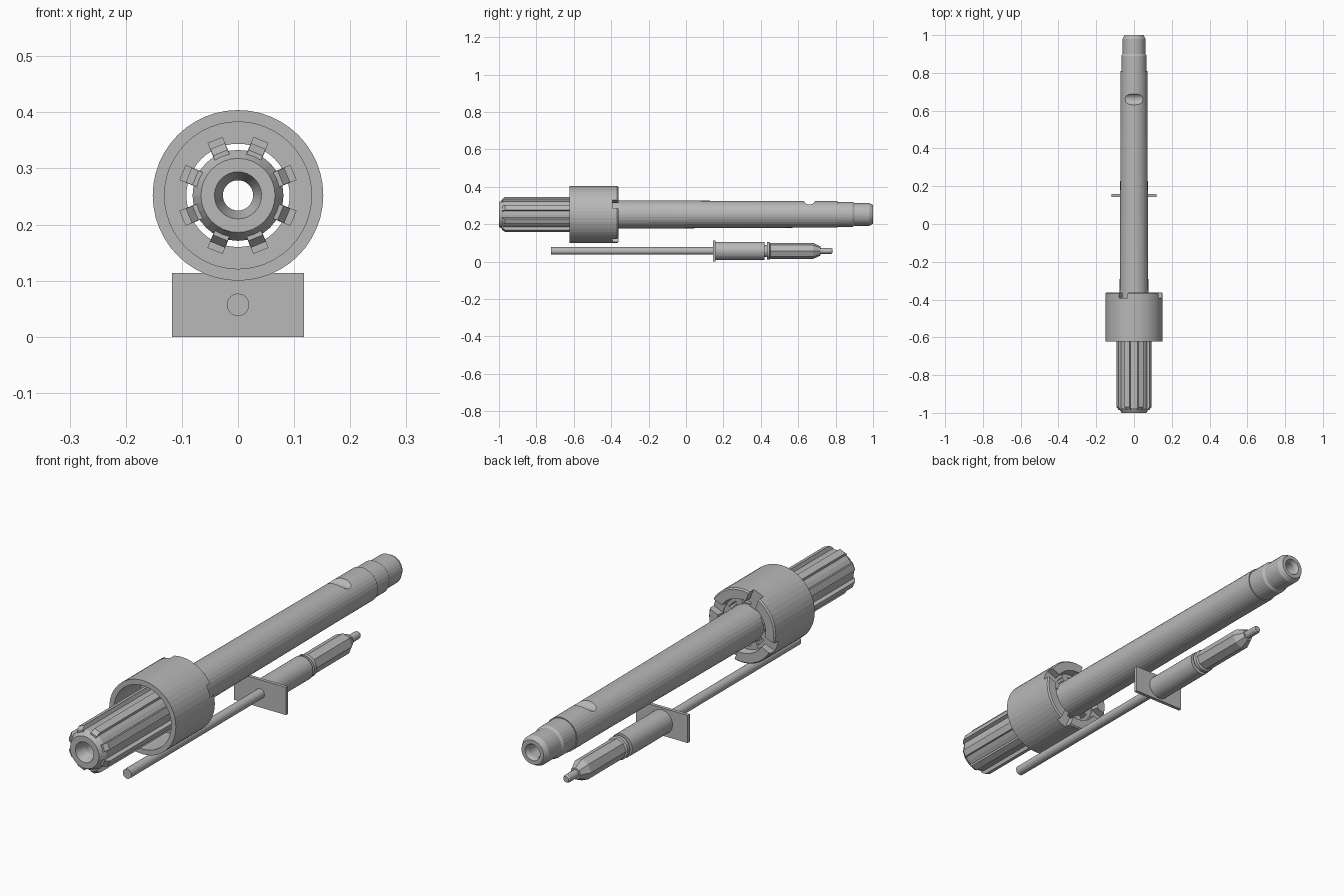
import bpy, bmesh, math
from mathutils import Matrix, Vector

cube = bpy.data.objects.get("Cube")
if cube:
    bpy.data.objects.remove(cube, do_unlink=True)

BARREL_Z, ROD_Z = 0.252, 0.057

steel = bpy.data.materials.new("grey_steel")
steel.use_nodes = True
GREY = (0.48, 0.48, 0.48, 1)
steel.diffuse_color = GREY
steel.node_tree.nodes["Principled BSDF"].inputs["Base Color"].default_value = GREY


def finish(name, bm, z):
    bmesh.ops.remove_doubles(bm, verts=bm.verts, dist=1e-5)
    bmesh.ops.recalc_face_normals(bm, faces=bm.faces)
    mesh = bpy.data.meshes.new(name)
    bm.to_mesh(mesh)
    bm.free()
    mesh.materials.append(steel)
    obj = bpy.data.objects.new(name, mesh)
    obj.location.z = z
    bpy.context.collection.objects.link(obj)
    return obj


def turned(name, profile, z, sides=32, closed=False):
    """Turn (y, radius) points round the y axis."""
    bm = bmesh.new()
    verts = [bm.verts.new((r, y, 0)) for y, r in profile]
    edges = [bm.edges.new(pair) for pair in zip(verts, verts[1:])]
    if closed:
        edges.append(bm.edges.new((verts[-1], verts[0])))
    bmesh.ops.spin(bm, geom=verts + edges, cent=(0, 0, 0), axis=(0, 1, 0),
                   angle=math.tau, steps=sides, use_duplicate=False)
    return finish(name, bm, z)


def ribs(name, profile, half_width, z, count, start):
    """Extrude a (y, radius) outline sideways and repeat it round the y axis."""
    bm = bmesh.new()
    for i in range(count):
        turn = Matrix.Rotation(start + i * math.tau / count, 3, 'Y')
        face = bm.faces.new([bm.verts.new(turn @ Vector((r, y, -half_width)))
                             for y, r in profile])
        grown = bmesh.ops.extrude_face_region(bm, geom=[face])
        moved = [v for v in grown["geom"] if isinstance(v, bmesh.types.BMVert)]
        bmesh.ops.translate(bm, verts=moved, vec=turn @ Vector((0, 0, 2 * half_width)))
    # keep the starting faces as end caps
    return finish(name, bm, z)


def cut(obj, cutter):
    mod = obj.modifiers.new("cut", 'BOOLEAN')
    mod.operation, mod.solver, mod.object = 'DIFFERENCE', 'EXACT', cutter
    cutter.hide_render = True
    bpy.context.view_layer.objects.active = obj
    bpy.ops.object.modifier_apply(modifier=mod.name)
    bpy.data.objects.remove(cutter, do_unlink=True)


# Barrel: hollow stepped tube with a coned breech and a bevelled muzzle
barrel = turned("barrel", [
    (-1, 0.042), (-1, 0.066), (-0.975, 0.081), (-0.4, 0.081), (-0.4, 0.076),
    (0.58, 0.071), (0.81, 0.071), (0.81, 0.067), (0.89, 0.067), (0.9, 0.061),
    (0.98, 0.061), (1, 0.05), (1, 0.034), (0.985, 0.027), (-0.955, 0.027),
], BARREL_Z, closed=True)

# Gas port: round scoop across the top of the barrel
bpy.ops.mesh.primitive_cylinder_add(vertices=32, radius=0.033, depth=0.3,
                                    location=(0, 0.66, 0.338),
                                    rotation=(0, math.pi / 2, 0))
cut(barrel, bpy.context.object)

# Splines along the breech, and the taller lugs that engage the nut
STEP = math.tau / 16
ribs("breech_splines", [(-0.985, 0.07), (-0.985, 0.082), (-0.968, 0.095),
                        (-0.4, 0.095), (-0.4, 0.07)], 0.014, BARREL_Z, 8, STEP)
ribs("locking_lugs", [(-0.456, 0.07), (-0.456, 0.107), (-0.394, 0.107),
                      (-0.394, 0.07)], 0.0145, BARREL_Z, 8, STEP)

# Barrel nut: open sleeve with an inner lip and a castellated back rim
nut = turned("barrel_nut", [
    (-0.622, 0.131), (-0.622, 0.152), (-0.368, 0.152), (-0.362, 0.147),
    (-0.362, 0.11), (-0.395, 0.106), (-0.395, 0.092), (-0.45, 0.092),
    (-0.45, 0.131),
], BARREL_Z, sides=48, closed=True)
cut(nut, ribs("nut_notches", [(-0.392, 0.08), (-0.392, 0.2), (-0.33, 0.2),
                              (-0.33, 0.08)], 0.024, BARREL_Z, 4, math.radians(-22)))

# Operating rod, piston body and neck
turned("operating_rod", [(-0.722, 0), (-0.722, 0.02), (0.16, 0.02), (0.16, 0)],
       ROD_Z, sides=24)
turned("piston_body", [
    (0.15, 0), (0.15, 0.049), (0.42, 0.049), (0.42, 0.032), (0.432, 0.032),
    (0.432, 0.047), (0.447, 0.047), (0.452, 0.038), (0.46, 0.038), (0.46, 0),
], ROD_Z)

# Faceted piston head with a coned nose and a thin tip
turned("piston_head", [(0.452, 0), (0.452, 0.043), (0.68, 0.043), (0.72, 0.024),
                       (0.72, 0)], ROD_Z, sides=8)
turned("piston_tip", [(0.71, 0), (0.71, 0.016), (0.775, 0.016), (0.782, 0.012),
                      (0.782, 0)], ROD_Z, sides=16)

# Flat guide plate on the rod
bpy.ops.mesh.primitive_cube_add(size=1, location=(0, 0.151, ROD_Z))
plate = bpy.context.object
plate.name = "guide_plate"
plate.scale = (0.236, 0.014, 0.114)
plate.data.materials.append(steel)
